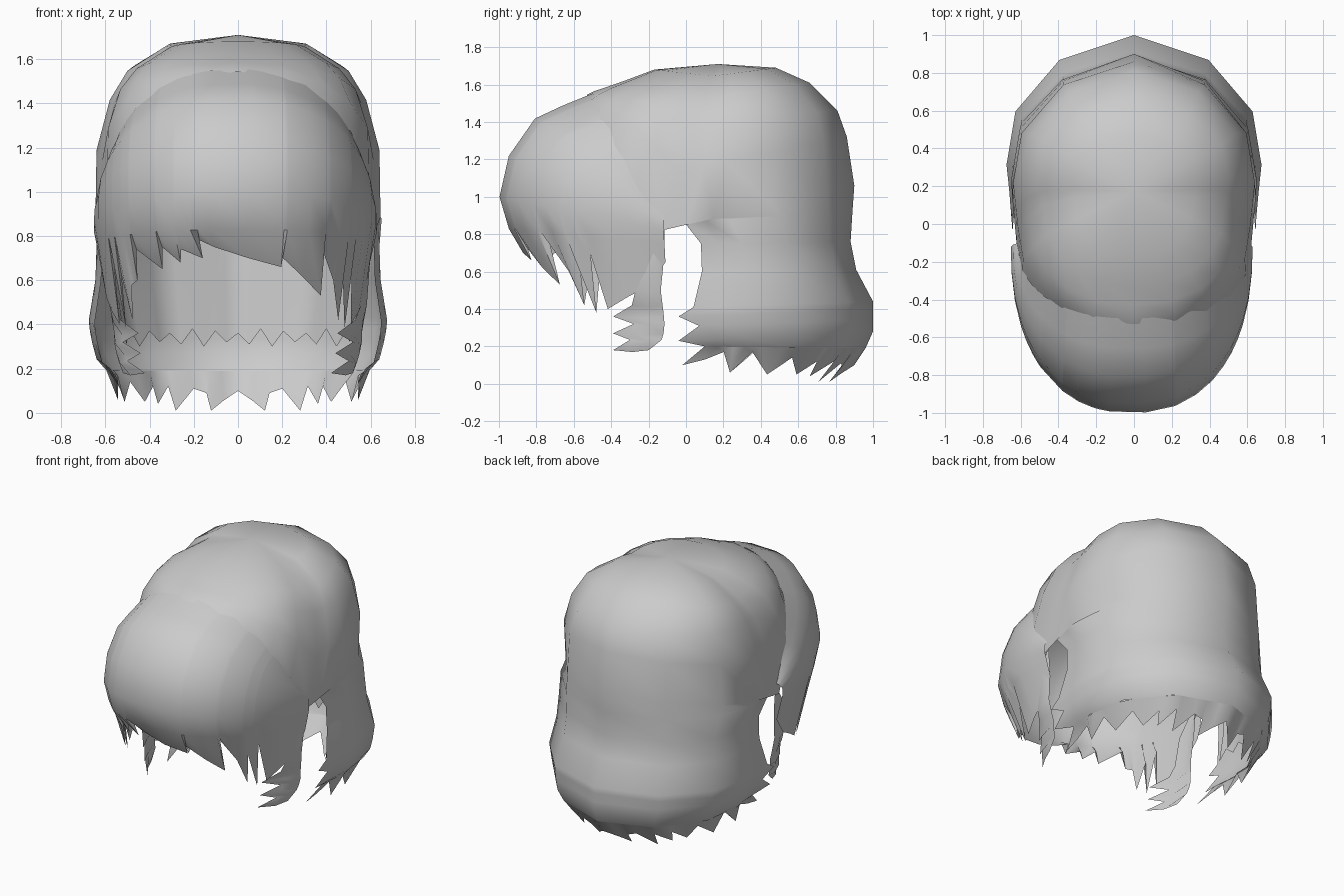
import bpy, bmesh
from math import sin, cos, radians

if "Cube" in bpy.data.objects:
    bpy.data.objects.remove(bpy.data.objects["Cube"])

hair = bpy.data.materials.new("hair_grey")
hair.diffuse_color = (0.6, 0.6, 0.6, 1)
hair.use_nodes = True
hair.node_tree.nodes["Principled BSDF"].inputs["Base Color"].default_value = hair.diffuse_color


def make(name, sheets, flip=False):
    """Skin each sheet (rows of points, closed or open) into one smooth mesh."""
    bm = bmesh.new()
    for rows, closed in sheets:
        grid = [[bm.verts.new(p) for p in r] for r in rows]
        n = len(rows[0])
        for a, b in zip(grid, grid[1:]):
            for i in range(n if closed else n - 1):
                j = (i + 1) % n
                q = [a[i], b[i], b[j], a[j]]
                bm.faces.new(q[::-1] if flip else q)
    bmesh.ops.remove_doubles(bm, verts=bm.verts, dist=0.0005)
    me = bpy.data.meshes.new(name)
    bm.to_mesh(me)
    bm.free()
    me.materials.append(hair)
    ob = bpy.data.objects.new(name, me)
    bpy.context.collection.objects.link(ob)
    bpy.context.view_layer.objects.active = ob
    ob.select_set(True)
    bpy.ops.object.shade_smooth_by_angle(angle=radians(75))
    ob.select_set(False)
    return ob


def place(fx, w, mid, side):
    sx, sy, sz = side
    return [sx * fx, sy + (mid[0] - sy) * w, sz + (mid[1] - sz) * w]


def oval(deg, mid, side, e=1.0):
    """Point on a half oval: mid (y, z) at 0 degrees, side (x, y, z) at 90."""
    s, c = sin(radians(deg)), max(0, cos(radians(deg)))
    return place(abs(s) ** e * (1 if s > 0 else -1), c ** e, mid, side)


# Faceted outline of the back of the head: (degrees, width, depth)
OUTLINE = [(0, 0, 1), (33.75, .585, .86), (56.25, .93, .57), (73.125, 1, .27), (90, .96, 0)]


def facet(deg, mid, side):
    a = abs(deg)
    for (a0, x0, w0), (a1, x1, w1) in zip(OUTLINE, OUTLINE[1:]):
        if a <= a1:
            t = (a - a0) / (a1 - a0)
            x = x0 + (x1 - x0) * t
            return place(x if deg > 0 else -x, w0 + (w1 - w0) * t, mid, side)


def spread(n, lim=90):
    return [-lim + 2 * lim * i / (n - 1) for i in range(n)]


# Coarse columns placed on the corners of the outline
KNOTS = [0, 33.75, 56.25, 73.125, 82, 90]
ANGLES = [-k for k in KNOTS[:0:-1]] + KNOTS

# Crown: rings from the top down; each has back, side and front points
crown = [((.17, 1.71), (0, .17, 1.71), (.17, 1.71)),
         ((.48, 1.69), (.33, .14, 1.645), (-.17, 1.68)),
         ((.66, 1.61), (.50, .10, 1.525), (-.33, 1.62)),
         ((.81, 1.46), (.58, .04, 1.40), (-.43, 1.585)),
         ((.86, 1.32), (.64, -.02, 1.14), (-.49, 1.565)),
         ((.90, 1.06), (.645, -.13, .82), (-.53, 1.545))]
dome = []
for b, s, f in crown:
    back = [facet(d, b, s) for d in ANGLES]
    front = [oval(d, f, (s[0] * .96, s[1], s[2]), .9) for d in spread(11)[::-1]]
    dome.append(back + front[1:-1])

# Back hair: rings below the crown, with teeth along its front edges
lower = [((.90, 1.06), (.645, -.13, .82), 0), ((.89, .92), (.65, -.01, .865), 0),
         ((.88, .76), (.64, .08, .75), 0), ((.91, .61), (.645, .085, .60), 0),
         ((1.0, .44), (.675, .06, .41), -.02),
         ((1.0, .40), (.67, .05, .36), -.09), ((1.0, .34), (.66, .05, .31), .02),
         ((1.0, .28), (.64, .05, .23), -.09), ((.96, .19), (.60, .05, .20), .05)]
fall = []
for b, s, tip in lower:
    r = [facet(d, b, s) for d in ANGLES]
    r[0][1] += tip
    r[-1][1] += tip
    fall.append(r)
half = [(0, .10), (7, .055), (13, .01), (15, .09), (21, .11), (30, .01), (33, .12),
        (39, .04), (41, .12), (46, .05), (53, .14), (59, .05), (67, .17),
        (72, .06), (76, .17), (82, .13), (90, .10)]
fringe = [(-d, z) for d, z in half[:0:-1]] + half
b, s, tip = lower[-1]
hem = [facet(d, b, s) for d, z in fringe]
tips = [facet(d, (.80 + z, z), (.54 + .1 * z, -.02, z)) for d, z in fringe]
for p in (hem[0], hem[-1]):
    p[1] += tip
make("back_hair", [(dome, True), (fall, False), ([hem, tips], False)], flip=True)

# Nape layer: inner sheet ending in a zigzag
angles = spread(31, 84)
rows = [[facet(d, b, s) for d in angles]
        for b, s in [((.86, 1.0), (.61, .03, .88)), ((.84, .75), (.59, .12, .72)),
                     ((.83, .55), (.57, .14, .52))]]
zig = []
for i, d in enumerate(angles):
    z = (.37 if i % 2 else .31) + .01 * (i % 3 - 1)
    zig.append(facet(d, (.82, z), (.53, .15, z)))
make("nape_layer", [(rows + [zig], False)], flip=True)

# Bangs: puffed front from the seam to a ragged edge
ragged = [(-90, .65), (-83, .52), (-74, .46), (-65, .40), (-64.5, .69), (-59, .38),
          (-58.5, .62), (-53, .42), (-51, .58), (-47, .60), (-46, .74), (-32, .65),
          (-31.5, .75), (-23, .68), (-22.5, .74), (-13, .70), (-16, .79), (-8, .75),
          (5, .70), (19, .66), (17.5, .72), (29, .62), (40, .53), (38, .76), (47, .60),
          (53, .42), (53.5, .62), (59, .38), (59.5, .69), (65, .40), (74, .46),
          (83, .52), (90, .65)]
puff = [((-.50, 1.555), (.60, -.10, .90)), ((-.66, 1.49), (.615, -.105, .90)),
        ((-.81, 1.42), (.63, -.11, .89)), ((-.95, 1.22), (.64, -.12, .87)),
        ((-1.0, 1.0), (.64, -.12, .82)), ((-.95, .83), (.625, -.115, .75))]
columns = sorted(d for d, z in ragged)
rows = [[oval(d, c, s, .87) for d in columns] for c, s in puff]
rows.append([oval(d, (-.72 - .22 * z, z), (.53 + .11 * z, -.11, z), .95)
             for d, z in ragged])
bangs = make("bangs", [(rows, False)])
bangs.location.x = -.012

# Temple locks: curled blades with forward pointing tips
lock = [(.84, -.115, .60, -.15, .59), (.70, -.115, .59, -.25, .58),
        (.50, -.135, .58, -.27, .56), (.42, -.125, .57, -.29, .53),
        (.36, -.118, .56, -.39, .45), (.32, -.115, .56, -.28, .52),
        (.27, -.12, .55, -.39, .44), (.235, -.13, .54, -.30, .50),
        (.18, -.20, .52, -.39, .42)]
for side, name in ((1, "right_temple_lock"), (-1, "left_temple_lock")):
    rows = []
    for z, yb, xb, yf, xf in lock:
        mid = (side * (xb * .55 + xf * .45 + .012), yb * .55 + yf * .45, z - .01)
        rows.append([(side * xb, yb, z), mid, (side * xf, yf, z)])
    make(name, [(rows, False)], flip=side > 0)
